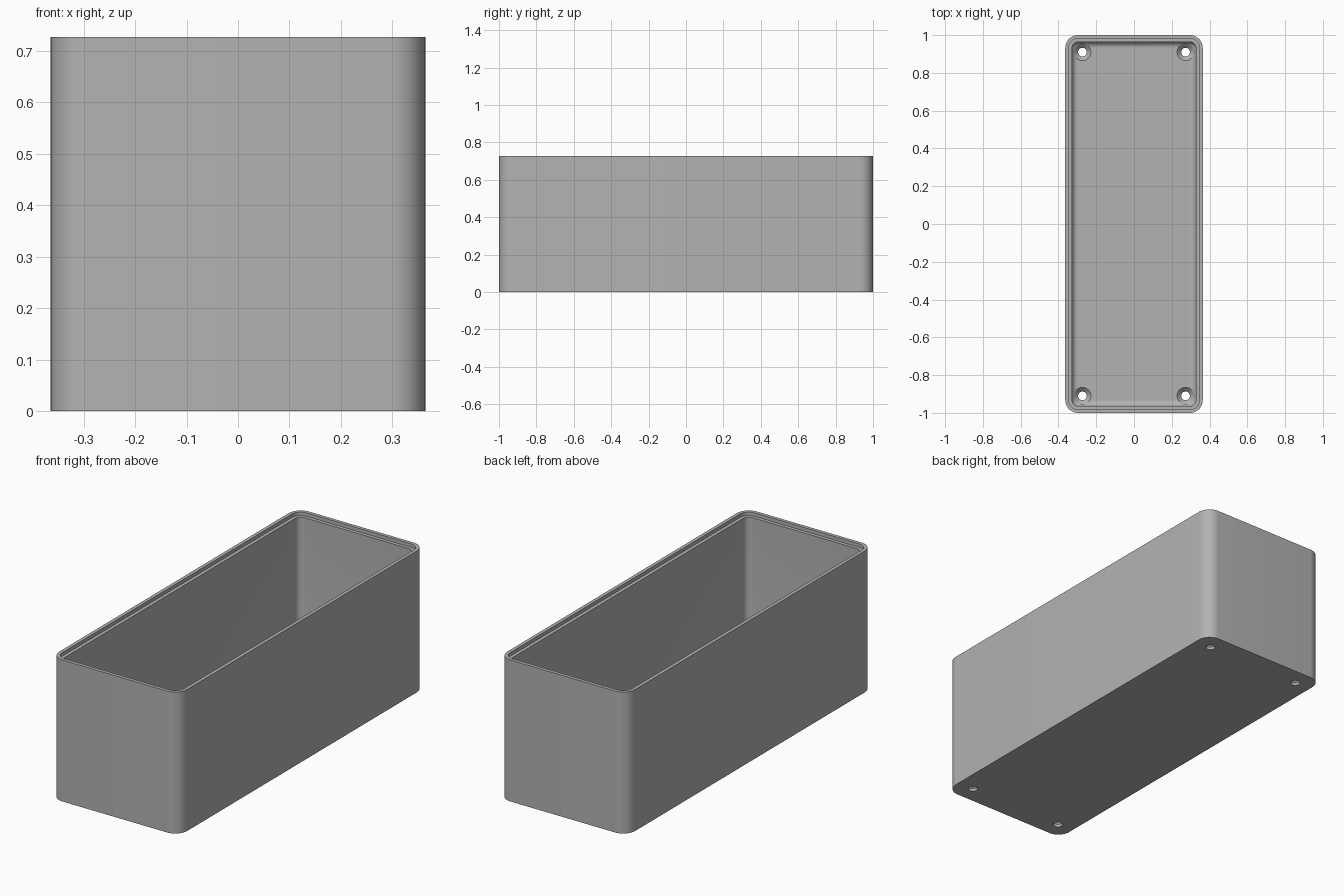
import bpy
import bmesh
from math import sin, cos, pi, radians

cube = bpy.data.objects.get("Cube")
if cube:
    bpy.data.objects.remove(cube, do_unlink=True)

HX, HY, H = 0.364, 1.0, 0.727      # outer half sizes and height
R = 0.068                          # outer corner radius
WALL, LIP, STEP = 0.036, 0.018, 0.018
FLOOR, FILLET = 0.036, 0.03
SEG = 12

gray = bpy.data.materials.new("plain gray")
gray.use_nodes = True
color = (0.45, 0.45, 0.45, 1)
gray.diffuse_color = color
gray.node_tree.nodes["Principled BSDF"].inputs["Base Color"].default_value = color


def rounded_ring(bm, inset, z):
    """Rounded rectangle of vertices, moved inward from the outer wall."""
    r = max(R - inset, 0.002)
    cx, cy = HX - inset - r, HY - inset - r
    ring = []
    for i, (sx, sy) in enumerate([(1, 1), (-1, 1), (-1, -1), (1, -1)]):
        for k in range(SEG + 1):
            a = (i + k / SEG) * pi / 2
            ring.append(bm.verts.new((sx * cx + r * cos(a), sy * cy + r * sin(a), z)))
    return ring


def round_ring(bm, r, z, n=40):
    return [bm.verts.new((r * cos(2 * pi * k / n), r * sin(2 * pi * k / n), z))
            for k in range(n)]


def loft(name, make_ring, sections):
    """Closed solid skinned through a list of (size, z) sections."""
    bm = bmesh.new()
    rings = [make_ring(bm, s, z) for s, z in sections]
    for a, b in zip(rings, rings[1:]):
        for k in range(len(a)):
            j = (k + 1) % len(a)
            bm.faces.new((a[k], a[j], b[j], b[k]))
    bm.faces.new(rings[0][::-1])
    bm.faces.new(rings[-1])
    bmesh.ops.recalc_face_normals(bm, faces=bm.faces)
    mesh = bpy.data.meshes.new(name)
    bm.to_mesh(mesh)
    bm.free()
    mesh.materials.append(gray)
    obj = bpy.data.objects.new(name, mesh)
    bpy.context.collection.objects.link(obj)
    return obj


# Open box: outer wall, rim, lid ledge, inner wall, filleted floor
sections = [(0, 0), (0, H), (LIP, H), (LIP, H - STEP), (WALL, H - STEP)]
for k in range(9):
    a = k / 8 * pi / 2
    sections.append((WALL + FILLET * (1 - cos(a)), FLOOR + FILLET * (1 - sin(a))))
box = loft("open_box", rounded_ring, sections)

# Countersunk screw holes in the four floor corners
for sx in (-1, 1):
    for sy in (-1, 1):
        cutter = loft("screw_hole_cutter", round_ring,
                      [(0.023, -0.02), (0.023, 0.014), (0.045, FLOOR), (0.045, FLOOR + 0.05)])
        cutter.location = (sx * 0.273, sy * 0.91, 0)
        cutter.hide_render = True
        cutter.hide_set(True)
        cut = box.modifiers.new("screw_hole", 'BOOLEAN')
        cut.operation = 'DIFFERENCE'
        cut.solver = 'EXACT'
        cut.object = cutter

# Apply the cuts, then smooth the rounded corners
bpy.context.view_layer.objects.active = box
box.select_set(True)
for m in list(box.modifiers):
    bpy.ops.object.modifier_apply(modifier=m.name)
for obj in [o for o in bpy.data.objects if o.name.startswith("screw_hole_cutter")]:
    bpy.data.objects.remove(obj, do_unlink=True)
bpy.ops.object.shade_smooth_by_angle(angle=radians(30))
